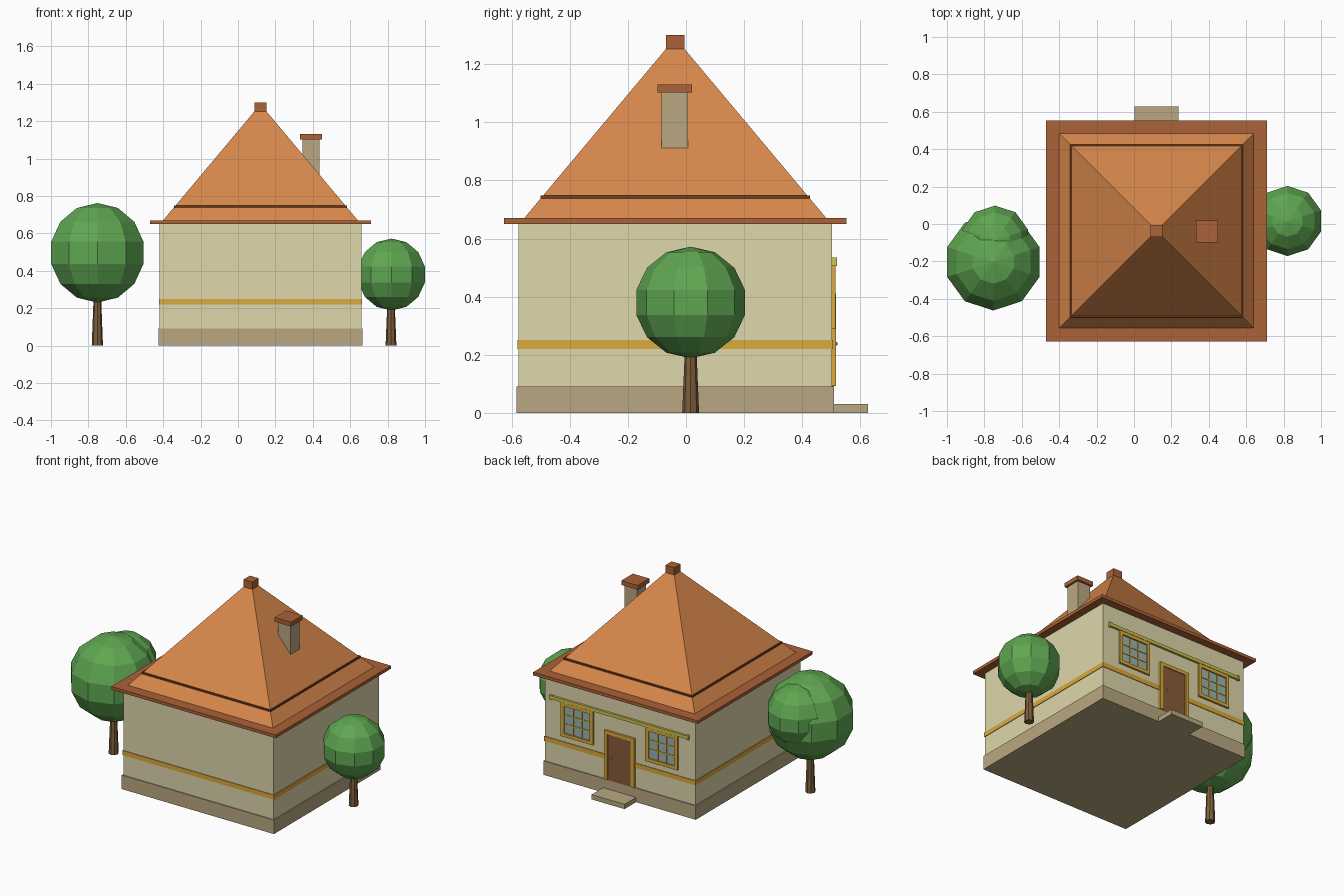
import bpy, bmesh, math
from mathutils import Matrix, Vector

if "Cube" in bpy.data.objects:
    bpy.data.objects.remove(bpy.data.objects["Cube"])

CX, CY = 0.12, -0.037          # house centre
BACK = 0.502                   # wall plane carrying door and windows


def mat(name, r, g, b):
    m = bpy.data.materials.new(name)
    m.diffuse_color = [(c / 255) ** 2.2 for c in (r, g, b)] + [1]
    m.use_nodes = True
    m.node_tree.nodes["Principled BSDF"].inputs["Base Color"].default_value = m.diffuse_color
    return m


CREAM = mat("cream", 222, 214, 170)
STONE = mat("stone", 184, 166, 128)
OCHRE = mat("ochre", 218, 168, 62)
TILE = mat("tile", 214, 134, 76)
RUST = mat("rust", 170, 98, 58)
DARK = mat("dark_tile", 115, 62, 36)
OLIVE = mat("olive_yellow", 205, 195, 75)
WOOD = mat("door_wood", 135, 92, 58)
BARK = mat("bark", 125, 95, 62)
GLASS = mat("glass", 150, 180, 175)
LEAF = mat("leaf", 95, 165, 82)


def finish(name, bm, material):
    me = bpy.data.meshes.new(name)
    bm.to_mesh(me)
    bm.free()
    me.materials.append(material)
    ob = bpy.data.objects.new(name, me)
    bpy.context.collection.objects.link(ob)
    return ob


def boxes(name, material, *spans):
    """One object from boxes given as (x0, x1, y0, y1, z0, z1)."""
    bm = bmesh.new()
    for x0, x1, y0, y1, z0, z1 in spans:
        m = Matrix.Translation(((x0 + x1) / 2, (y0 + y1) / 2, (z0 + z1) / 2))
        bmesh.ops.create_cube(bm, size=1, matrix=m @ Matrix.Diagonal((x1 - x0, y1 - y0, z1 - z0, 1)))
    return finish(name, bm, material)


def slab(name, material, half, z0, z1, x=CX, y=CY):
    return boxes(name, material, (x - half, x + half, y - half, y + half, z0, z1))


def cone(name, material, sides, r0, r1, z0, z1, x, y, turn=0):
    bm = bmesh.new()
    m = Matrix.Translation((x, y, (z0 + z1) / 2)) @ Matrix.Rotation(turn, 4, 'Z')
    bmesh.ops.create_cone(bm, cap_ends=True, segments=sides, radius1=r0, radius2=r1,
                          depth=z1 - z0, matrix=m)
    return finish(name, bm, material)


def crown(name, r, pos):
    bm = bmesh.new()
    bmesh.ops.create_uvsphere(bm, u_segments=10, v_segments=7, radius=r,
                              matrix=Matrix.Translation(Vector(pos)))
    return finish(name, bm, LEAF)


# House body
slab("foundation", STONE, 0.546, 0, 0.09)
slab("walls", CREAM, 0.539, 0.09, 0.655)
slab("wall_band", OCHRE, 0.543, 0.22, 0.25)

# Roof
slab("eaves", RUST, 0.59, 0.65, 0.67)
cone("roof", TILE, 4, 0.52 * math.sqrt(2), 0.03 * math.sqrt(2), 0.67, 1.255, CX, CY, math.pi / 4)
slab("roof_band", DARK, 0.463, 0.737, 0.748)
slab("roof_finial", RUST, 0.032, 1.25, 1.30)

# Chimney
slab("chimney", STONE, 0.046, 0.85, 1.11, 0.391, -0.039)
slab("chimney_cap", RUST, 0.059, 1.102, 1.13, 0.391, -0.039)

# Door with frame, knob and step
boxes("door", WOOD, (CX - 0.09, CX + 0.09, BACK - 0.01, BACK + 0.008, 0.09, 0.395))
boxes("door_frame", OCHRE,
      (CX - 0.108, CX - 0.084, BACK - 0.01, BACK + 0.014, 0.092, 0.41),
      (CX + 0.084, CX + 0.108, BACK - 0.01, BACK + 0.014, 0.092, 0.41),
      (CX - 0.084, CX + 0.084, BACK - 0.01, BACK + 0.014, 0.388, 0.41))
bm = bmesh.new()
bmesh.ops.create_uvsphere(bm, u_segments=8, v_segments=6, radius=0.007,
                          matrix=Matrix.Translation((CX + 0.06, BACK + 0.013, 0.238)))
finish("door_knob", bm, STONE)
boxes("door_step", STONE, (CX - 0.118, CX + 0.118, 0.505, 0.627, 0, 0.031))

# Windows either side of the door
for side, s in (("left", -1), ("right", 1)):
    wx, w, z0, z1, t = CX + s * 0.303, 0.115, 0.288, 0.508, 0.022
    y0, y1 = BACK - 0.01, BACK + 0.013
    boxes("window_glass_" + side, GLASS, (wx - w + 0.01, wx + w - 0.01, y0, BACK + 0.004, z0 + 0.01, z1 - 0.01))
    boxes("window_frame_" + side, OCHRE,
          (wx - w, wx - w + t, y0, y1, z0, z1), (wx + w - t, wx + w, y0, y1, z0, z1),
          (wx - w + t, wx + w - t, y0, y1, z0, z0 + t), (wx - w + t, wx + w - t, y0, y1, z1 - t, z1))
    bars = [(wx + d - 0.004, wx + d + 0.004, y0, BACK + 0.008, z0 + t, z1 - t) for d in (-0.031, 0.031)]
    bars += [(wx - w + t, wx + w - t, y0, BACK + 0.007, z - 0.004, z + 0.004) for z in (0.369, 0.427)]
    boxes("window_bars_" + side, OCHRE, *bars)

# Long beam above the windows, with end blocks
boxes("window_beam", OLIVE, (CX - 0.485, CX + 0.485, BACK - 0.005, BACK + 0.014, 0.509, 0.53),
      *[(CX + s * 0.49 - 0.008, CX + s * 0.49 + 0.008, BACK - 0.005, BACK + 0.017, 0.506, 0.534) for s in (-1, 1)])

# Trees
cone("large_tree_trunk", BARK, 8, 0.03, 0.02, 0, 0.26, -0.752, -0.2)
crown("large_tree_crown", 0.266, (-0.752, -0.203, 0.496))
crown("large_tree_side_crown", 0.19, (-0.743, -0.087, 0.545))
cone("small_tree_trunk", BARK, 8, 0.029, 0.02, 0, 0.22, 0.818, 0.016)
crown("small_tree_crown", 0.192, (0.821, 0.016, 0.38))
